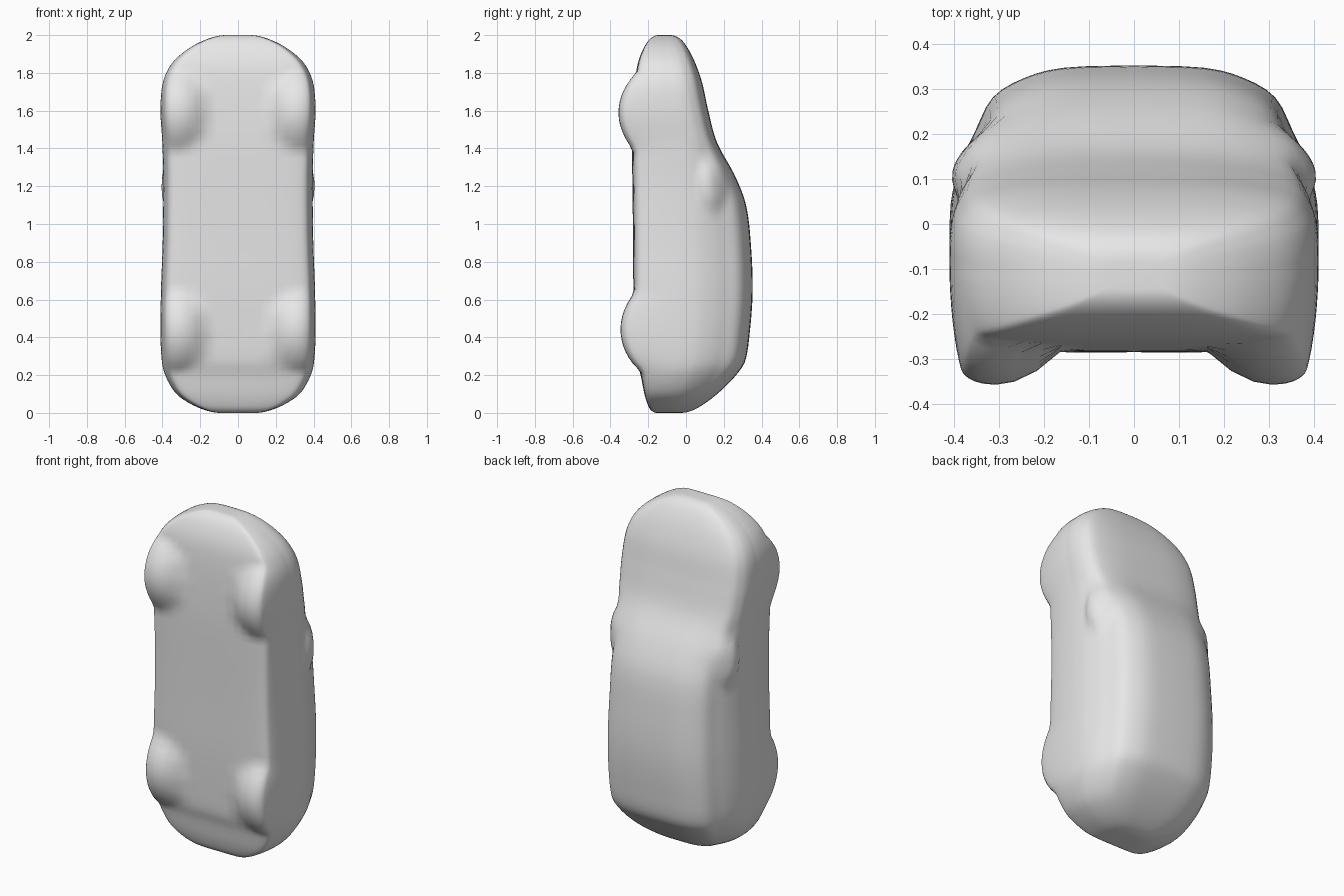
import bpy, bmesh, math

if "Cube" in bpy.data.objects:
    bpy.data.objects.remove(bpy.data.objects["Cube"])

grey = bpy.data.materials.new("body grey")
grey.diffuse_color = (0.8, 0.8, 0.8, 1)
grey.use_nodes = True
grey.node_tree.nodes["Principled BSDF"].inputs["Base Color"].default_value = grey.diffuse_color

# Length stations: z, half width, floor y, belt y, roof y
STATIONS = [
    (0.00, 0.09, -0.155, -0.09, -0.03),
    (0.02, 0.19, -0.19, -0.08, 0.05),
    (0.05, 0.255, -0.205, -0.07, 0.10),
    (0.10, 0.325, -0.22, -0.06, 0.165),
    (0.20, 0.385, -0.24, -0.03, 0.265),
    (0.27, 0.402, -0.26, -0.01, 0.312),
    (0.42, 0.41, -0.27, 0.00, 0.337),
    (0.65, 0.407, -0.278, 0.00, 0.353),
    (0.90, 0.398, -0.28, 0.00, 0.343),
    (1.10, 0.395, -0.282, 0.00, 0.318),
    (1.25, 0.395, -0.284, -0.01, 0.262),
    (1.43, 0.40, -0.285, -0.04, 0.165),
    (1.60, 0.41, -0.28, -0.07, 0.118),
    (1.75, 0.397, -0.27, -0.09, 0.085),
    (1.85, 0.35, -0.255, -0.10, 0.05),
    (1.93, 0.26, -0.225, -0.11, 0.01),
    (1.98, 0.16, -0.19, -0.115, -0.03),
    (2.00, 0.06, -0.145, -0.115, -0.085),
]
# Half cross-sections: width share, height share from the belt
LOWER = [(0, -1), (.4, -1), (.75, -.98), (.9, -.93), (.95, -.8), (.985, -.5), (1, -.2)]
CABIN = LOWER + [(1, 0), (.985, .2), (.93, .42), (.86, .6), (.77, .8), (.6, .92), (.38, .985), (0, 1)]
HOOD = LOWER + [(1, 0), (1, .2), (.985, .42), (.95, .6), (.87, .8), (.68, .93), (.4, .985), (0, 1)]


def smooth_sample(keys, rows, u):
    """Cubic interpolation through rows placed at the given keys."""
    n = len(keys)
    i = max(0, min(n - 2, next((k - 1 for k in range(1, n) if u <= keys[k]), n - 2)))
    h = keys[i + 1] - keys[i]
    t = (u - keys[i]) / h

    def slope(j, c):
        a, b = max(j - 1, 0), min(j + 1, n - 1)
        return (rows[b][c] - rows[a][c]) / (keys[b] - keys[a])
    return [(2*t**3 - 3*t*t + 1) * rows[i][c] + (t**3 - 2*t*t + t) * h * slope(i, c)
            + (3*t*t - 2*t**3) * rows[i + 1][c] + (t**3 - t*t) * h * slope(i + 1, c)
            for c in range(len(rows[0]))]


def dome(r):
    return (1 - r * r) if r < 1 else 0


RINGS, HALF = 80, 42
keys = [math.acos(1 - s[0]) for s in STATIONS]
rows = [s[1:] for s in STATIONS]
bm = bmesh.new()
rings = []
for i in range(RINGS + 1):
    u = math.pi * i / RINGS
    z = 1 - math.cos(u)
    w, floor, belt, roof = smooth_sample(keys, rows, u)
    mix = min(1, max(0, (z - 1.2) / 0.25))
    section = [(a[0] + (b[0] - a[0]) * mix, a[1]) for a, b in zip(CABIN, HOOD)]
    half = []
    for k in range(HALF + 1):
        fx, fy = smooth_sample(list(range(15)), section, 14 * k / HALF)
        x = w * max(fx, 0)
        y = belt + (fy * (roof - belt) if fy > 0 else fy * (belt - floor))
        # wheel bulges below the floor
        if fy < 0:
            for cz in (0.43, 1.6):
                dx = (x - 0.32) / (0.16 if x < 0.32 else 0.2)
                y -= 0.082 * dome(math.hypot(dx, (z - cz) / 0.21)) * min(1, -fy * 1.15)
        # mirror bulges at the windscreen base
        else:
            x += 0.04 * dome(math.hypot((y - 0.14) / 0.085, (z - 1.21) / 0.15)) * (fx > .7)
        half.append((x, y))
    loop = half + [(-x, y) for x, y in half[-2:0:-1]]
    rings.append([bm.verts.new((x, y, z)) for x, y in loop])

# Skin and end caps
for a, b in zip(rings, rings[1:]):
    n = len(a)
    for k in range(n):
        bm.faces.new((a[k], a[(k + 1) % n], b[(k + 1) % n], b[k]))
bm.faces.new(rings[0])
bm.faces.new(rings[-1])
bmesh.ops.recalc_face_normals(bm, faces=bm.faces)
mesh = bpy.data.meshes.new("car_body")
bm.to_mesh(mesh)
bm.free()
mesh.materials.append(grey)
body = bpy.data.objects.new("car_body", mesh)
bpy.context.collection.objects.link(body)
bpy.context.view_layer.objects.active = body
body.select_set(True)
bpy.ops.object.shade_smooth_by_angle(angle=math.radians(50))
